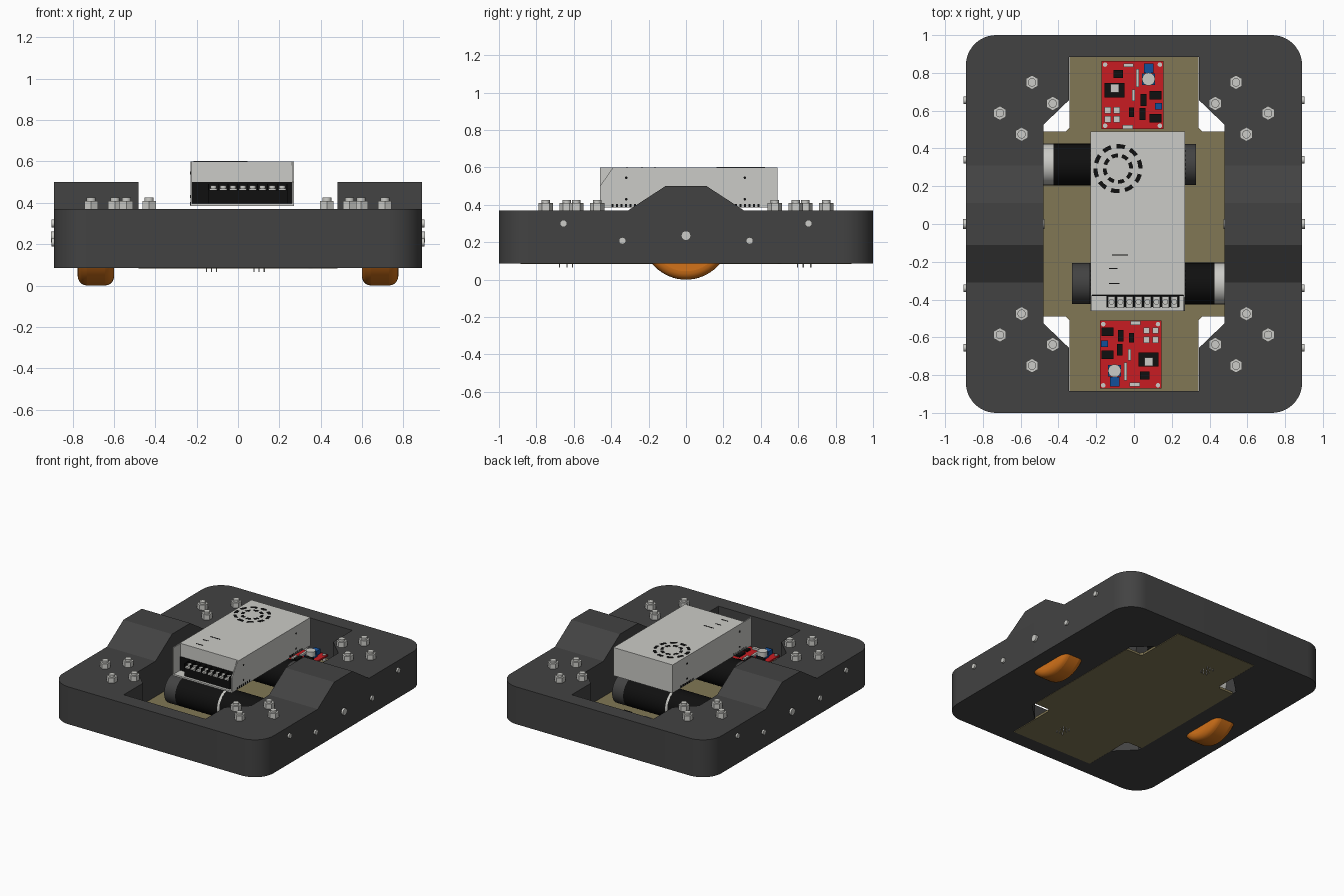
import bpy, bmesh, math
from mathutils import Matrix, Vector

if "Cube" in bpy.data.objects:
    bpy.data.objects.remove(bpy.data.objects["Cube"])


def mat(name, r, g, b):
    m = bpy.data.materials.new(name)
    m.diffuse_color = (r, g, b, 1)
    m.use_nodes = True
    m.node_tree.nodes["Principled BSDF"].inputs["Base Color"].default_value = m.diffuse_color
    return m


DARK = mat("dark grey", 0.055, 0.055, 0.055)
BLACK = mat("black", 0.005, 0.005, 0.005)
SILVER = mat("light metal", 0.60, 0.60, 0.57)
ORANGE = mat("orange", 0.65, 0.17, 0.01)
OLIVE = mat("olive board", 0.22, 0.185, 0.09)
RED = mat("red", 0.58, 0.012, 0.016)
BLUE = mat("blue", 0.006, 0.08, 0.33)

# local x,y,z -> world y,z,x for profiles drawn from the side
SIDE = Matrix(((0, 0, 1, 0), (1, 0, 0, 0), (0, 1, 0, 0), (0, 0, 0, 1)))


def add(name, mesh, m):
    mesh.materials.append(m)
    ob = bpy.data.objects.new(name, mesh)
    bpy.context.collection.objects.link(ob)
    return ob


def prism(name, loops, z0, z1, m, matrix=None):
    """Extrude filled outlines (inner loops become holes)."""
    cu = bpy.data.curves.new(name, 'CURVE')
    cu.dimensions, cu.fill_mode, cu.extrude = '2D', 'BOTH', (z1 - z0) / 2
    for loop in loops:
        s = cu.splines.new('POLY')
        s.points.add(len(loop) - 1)
        for p, (x, y) in zip(s.points, loop):
            p.co = (x, y, 0, 1)
        s.use_cyclic_u = True
    tmp = bpy.data.objects.new(name, cu)
    bpy.context.collection.objects.link(tmp)
    dg = bpy.context.evaluated_depsgraph_get()
    me = bpy.data.meshes.new_from_object(tmp.evaluated_get(dg))
    bpy.data.objects.remove(tmp)
    me.materials.clear()
    me.transform(Matrix.Translation((0, 0, (z0 + z1) / 2)))
    if matrix:
        me.transform(matrix)
    return add(name, me, m)


def box(name, lo, hi, m):
    bm = bmesh.new()
    bmesh.ops.create_cube(bm, size=1)
    for v in bm.verts:
        v.co = Vector([(a + b) / 2 + c * (b - a) for a, b, c in zip(lo, hi, v.co)])
    me = bpy.data.meshes.new(name)
    bm.to_mesh(me)
    return add(name, me, m)


def cyl(name, p, r, depth, m, axis='Z', n=32):
    bm = bmesh.new()
    bmesh.ops.create_cone(bm, cap_ends=True, segments=n, radius1=r, radius2=r, depth=depth)
    me = bpy.data.meshes.new(name)
    bm.to_mesh(me)
    if axis == 'X':
        me.transform(SIDE)
    elif axis == 'Y':
        me.transform(Matrix.Rotation(math.pi / 2, 4, 'X'))
    me.transform(Matrix.Translation(p))
    return add(name, me, m)


def mirror4(pts):
    """Mirror a quarter outline (starting at +x, ending at +y) into a full loop."""
    top = pts + [(-x, y) for x, y in reversed(pts)]
    return top + [(-x, -y) for x, y in top]


# Chassis frame with rounded corners and cross-shaped opening
R = 0.16
corner = [(0.89 - R + R * math.cos(a), 1 - R + R * math.sin(a))
          for a in [math.pi / 2 * i / 12 for i in range(13)]]
opening = mirror4([(0.48, 0.525), (0.345, 0.655), (0.345, 0.885)])
prism("chassis_frame", [mirror4(corner), opening], 0.085, 0.37, DARK)

# Base board
prism("base_board", [mirror4([(0.48, 0.49), (0.36, 0.49), (0.342, 0.51), (0.342, 0.885)])],
      0.083, 0.1, OLIVE)

# Wheel humps, wheels and side bolts
hump = [(-0.31, 0.36), (0.31, 0.36), (0.31, 0.37), (0.11, 0.5), (-0.11, 0.5), (-0.31, 0.37)]
for s in (-1, 1):
    x0, x1 = sorted((s * 0.48, s * 0.89))
    prism("wheel_hump", [hump], x0, x1, DARK, SIDE)
    w = cyl("wheel", (s * 0.687, 0, 0.235), 0.235, 0.176, ORANGE, 'X', 64)
    bev = w.modifiers.new("rounding", 'BEVEL')
    bev.width, bev.segments, bev.limit_method = 0.045, 5, 'ANGLE'
    cyl("axle_end", (s * 0.69, 0, 0.235), 0.026, 0.43, SILVER, 'X', 24)
    for y, z in ((0.34, 0.208), (0.655, 0.3)):
        for t in (-1, 1):
            cyl("side_bolt", (s * 0.87, t * y, z), 0.019, 0.066, SILVER, 'X', 16)

# Hex nuts on the deck
for x, y in ((0.54, 0.75), (0.71, 0.587), (0.43, 0.638), (0.595, 0.475)):
    for s in (-1, 1):
        for t in (-1, 1):
            cyl("deck_nut", (s * x, t * y, 0.389), 0.038, 0.04, SILVER, n=6)
            cyl("deck_bolt", (s * x, t * y, 0.395), 0.022, 0.06, SILVER, n=20)

# Gear motors, one turned half round from the other
for s in (-1, 1):
    for name, a, b, r, m in (("motor_gearhead", 0.425, 0.48, 0.11, SILVER),
                             ("motor_gearbox", 0.14, 0.425, 0.11, BLACK),
                             ("motor_ring", 0.122, 0.14, 0.111, SILVER),
                             ("motor_body", -0.235, 0.122, 0.108, BLACK),
                             ("motor_cap", -0.328, -0.235, 0.108, DARK)):
        cyl(name, (s * (a + b) / 2, -s * 0.315, 0.21), r, b - a, m, 'X', 40)

# Power supply: case, floor lip, side cheeks
box("supply_case", (-0.23, -0.375, 0.385), (0.27, 0.49, 0.6), SILVER)
box("supply_lip", (-0.23, -0.46, 0.385), (0.27, -0.375, 0.397), SILVER)
box("supply_left_cheek", (-0.23, -0.46, 0.385), (-0.222, -0.375, 0.6), SILVER)
prism("supply_right_cheek",
      [[(-0.46, 0.385), (-0.375, 0.385), (-0.375, 0.6), (-0.39, 0.6), (-0.46, 0.5)]],
      0.262, 0.27, SILVER, SIDE)
# Terminal strip
box("terminal_recess", (-0.222, -0.381, 0.397), (0.262, -0.375, 0.5), BLACK)
box("terminal_block", (-0.145, -0.44, 0.397), (0.24, -0.381, 0.462), BLACK)
for i in range(9):
    x = -0.143 + i * 0.0475
    box("terminal_divider", (x - 0.002, -0.442, 0.46), (x + 0.002, -0.381, 0.492), BLACK)
    if i < 8:
        box("terminal_plate", (x + 0.006, -0.444, 0.462), (x + 0.042, -0.384, 0.47), SILVER)
        cyl("terminal_screw", (x + 0.024, -0.412, 0.476), 0.015, 0.016, SILVER, n=16)


# Fan grille slots on the lid
def dash(r0, r1, a, span):
    ang = [a + span * i / 5 for i in range(6)]
    return ([(-0.085 + r1 * math.cos(t), 0.293 + r1 * math.sin(t)) for t in ang] +
            [(-0.085 + r0 * math.cos(t), 0.293 + r0 * math.sin(t)) for t in reversed(ang)])


slots = [dash(0.108, 0.13, math.tau * i / 10, 0.38) for i in range(10)]
slots += [dash(0.06, 0.08, math.tau * i / 8, 0.48) for i in range(8)]
prism("fan_slots", slots, 0.599, 0.602, BLACK)
# Vents on lid and sides
for x, y, w in ((-0.075, -0.165, 0.085), (-0.11, -0.235, 0.045), (-0.105, -0.315, 0.055)):
    box("lid_slot", (x - w / 2, y - 0.003, 0.599), (x + w / 2, y + 0.003, 0.602), BLACK)
for x in (-0.23, 0.27):
    for y in (-0.32, 0.315):
        for z in (0.43, 0.545):
            cyl("case_screw", (x, y, z), 0.007, 0.004, BLACK, 'X', 12)
        for i in range(-3, 4):
            box("case_vent", (x - 0.002, y + i * 0.024 - 0.005, 0.388),
                (x + 0.002, y + i * 0.024 + 0.005, 0.404), BLACK)

# Driver circuit boards: part, offset x, y, width, depth, height, colour
PARTS = [("inductor", 0.085, 0.143, 0.05, 0.05, 0.035, BLUE),
         ("capacitor_base", 0.085, 0.085, 0.07, 0.06, 0.012, BLUE),
         ("driver_chip", -0.095, 0.026, 0.105, 0.075, 0.012, BLACK),
         ("chip_heat_sink", -0.095, 0.036, 0.045, 0.045, 0.022, SILVER),
         ("small_chip", -0.075, 0.111, 0.052, 0.042, 0.012, BLACK),
         ("plug_socket", 0.122, 0.0, 0.065, 0.045, 0.035, BLACK),
         ("plug_socket", 0.122, -0.122, 0.065, 0.045, 0.035, BLACK),
         ("blue_terminal", 0.138, -0.058, 0.038, 0.034, 0.04, BLUE),
         ("header", 0.058, -0.026, 0.03, 0.062, 0.03, BLACK),
         ("header", 0.053, -0.1, 0.03, 0.062, 0.03, BLACK),
         ("header", -0.005, -0.09, 0.025, 0.05, 0.02, BLACK),
         ("pin_strip", -0.021, 0.158, 0.055, 0.02, 0.015, SILVER),
         ("pin_strip", -0.026, -0.168, 0.055, 0.02, 0.015, SILVER),
         ("pin_strip", 0.026, 0.09, 0.016, 0.095, 0.015, SILVER),
         ("pin_strip", 0.005, 0.0, 0.016, 0.06, 0.012, SILVER)]
PARTS += [("button", x, y, 0.034, 0.034, 0.025, SILVER) for x in (-0.132, -0.084) for y in (-0.08, -0.128)]
Z = 0.142
for s, cx, cy in ((1, -0.008, 0.682), (-1, -0.018, -0.692)):
    box("circuit_board", (cx - 0.163, cy - 0.18, Z - 0.012), (cx + 0.163, cy + 0.18, Z), RED)
    for name, x, y, w, d, h, m in PARTS:
        px, py = cx + s * x, cy + s * y
        box(name, (px - w / 2, py - d / 2, Z - 0.002), (px + w / 2, py + d / 2, Z + h), m)
    cyl("capacitor", (cx + s * 0.085, cy + s * 0.085, Z + 0.025), 0.034, 0.05, SILVER)
    for x in (-0.145, 0.145):
        for y in (-0.162, 0.162):
            cyl("standoff", (cx + x, cy + y, 0.122), 0.012, 0.05, SILVER, n=16)
    # solder pins poking through the base
    for x in (-0.145, -0.12, -0.095):
        for y in (-0.085, -0.055, -0.015):
            cyl("board_pin", (cx + s * x, cy + s * y, 0.1), 0.003, 0.07, SILVER, n=6)

# Smooth the round parts, keep edges sharp
bpy.ops.object.select_all(action='SELECT')
bpy.context.view_layer.objects.active = bpy.context.collection.objects[0]
bpy.ops.object.shade_smooth_by_angle(angle=math.radians(32))
